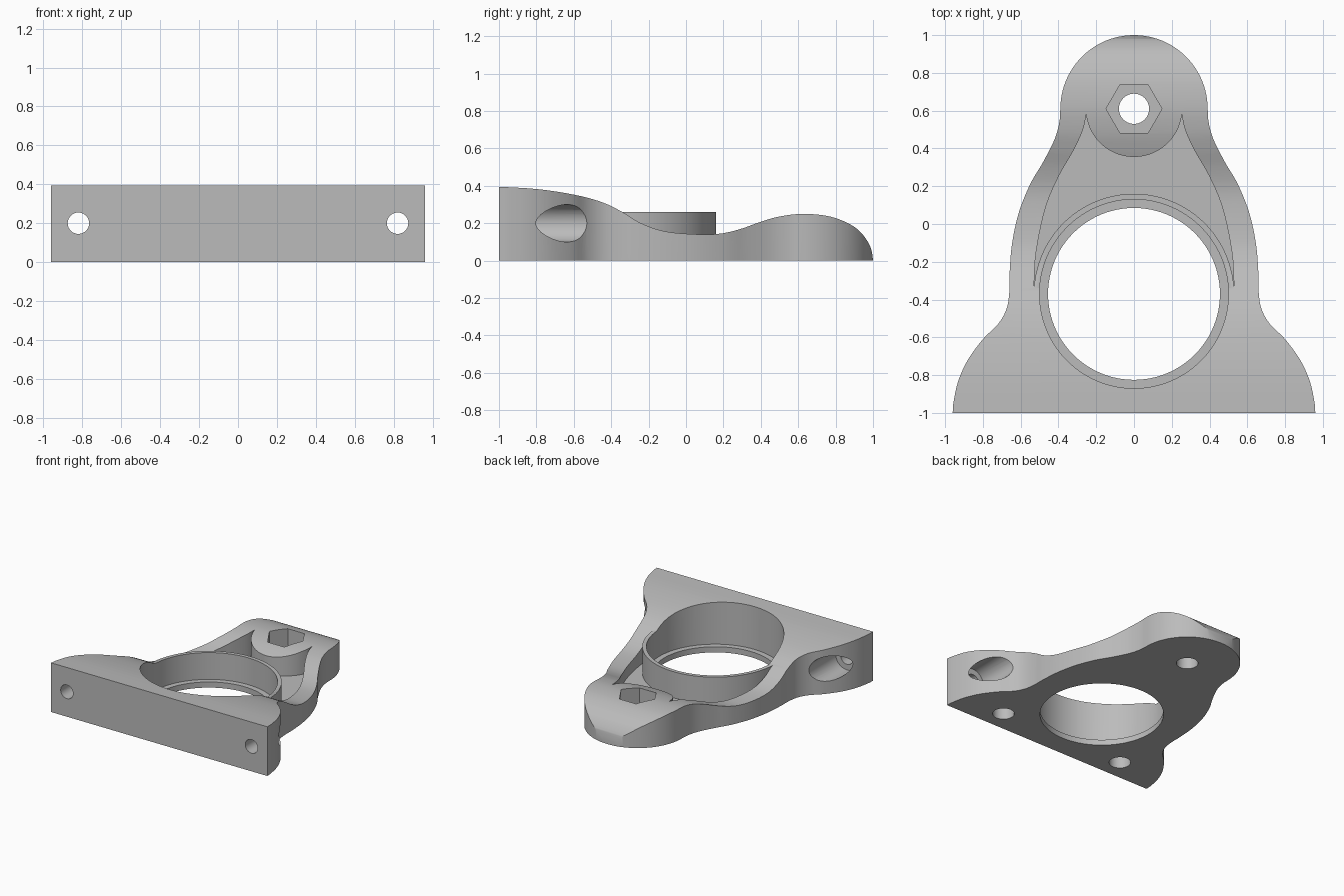
import bpy, bmesh, math
from mathutils import Vector, Matrix

if "Cube" in bpy.data.objects:
    bpy.data.objects.remove(bpy.data.objects["Cube"])

grey = bpy.data.materials.new("plain grey")
grey.diffuse_color = (0.5, 0.5, 0.5, 1)
grey.use_nodes = True
grey.node_tree.nodes["Principled BSDF"].inputs["Base Color"].default_value = grey.diffuse_color


def spline(pts, n=5):
    """Smooth curve through 2D points."""
    p = [Vector(q) for q in pts]
    p = [2 * p[0] - p[1]] + p + [2 * p[-1] - p[-2]]
    out = []
    for i in range(1, len(p) - 2):
        a, b, c, d = p[i - 1:i + 3]
        for k in range(n):
            t = k / n
            out.append(0.5 * (2 * b + (c - a) * t + (2 * a - 5 * b + 4 * c - d) * t ** 2
                              + (3 * b - a - 3 * c + d) * t ** 3))
    return [tuple(q) for q in out] + [tuple(pts[-1])]


def arc(cx, cy, r, a0, a1, n):
    return [(cx + r * math.cos(math.radians(a0 + (a1 - a0) * i / n)),
             cy + r * math.sin(math.radians(a0 + (a1 - a0) * i / n))) for i in range(n + 1)]


def mirrored(half):
    """Close a right-hand half outline by mirroring it in x."""
    return half + [(-x, y) for x, y in reversed(half) if x > 1e-5]


def prism(name, pts, lo, hi, axis="z"):
    """Extrude a 2D outline along z (points x,y), x (points y,z) or y (points x,z)."""
    place = {"z": lambda a, b, h: (a, b, h), "x": lambda a, b, h: (h, a, b),
             "y": lambda a, b, h: (a, h, b)}[axis]
    bm = bmesh.new()
    face = bm.faces.new([bm.verts.new(place(a, b, lo)) for a, b in pts])
    ext = bmesh.ops.extrude_face_region(bm, geom=[face])["geom"]
    bmesh.ops.translate(bm, vec=place(0, 0, hi - lo),
                        verts=[v for v in ext if isinstance(v, bmesh.types.BMVert)])
    bmesh.ops.recalc_face_normals(bm, faces=bm.faces)
    me = bpy.data.meshes.new(name)
    bm.to_mesh(me)
    bm.free()
    me.materials.append(grey)
    ob = bpy.data.objects.new(name, me)
    bpy.context.collection.objects.link(ob)
    return ob


def circle(cx, cy, r, n=64):
    return arc(cx, cy, r, 0, 360, n)[:-1]


def combine(target, other, op):
    mod = target.modifiers.new(op, "BOOLEAN")
    mod.operation, mod.object, mod.solver = op, other, "EXACT"
    bpy.context.view_layer.objects.active = target
    bpy.ops.object.modifier_apply(modifier=mod.name)
    bpy.data.objects.remove(other)


# Bracket body: plan outline limited by the wavy side profile
side = spline([(0.96, -1), (0.955, -0.94), (0.93, -0.83), (0.88, -0.72), (0.80, -0.61),
               (0.72, -0.53), (0.675, -0.45), (0.66, -0.36), (0.658, -0.25), (0.645, -0.1),
               (0.61, 0.06), (0.55, 0.21), (0.48, 0.33), (0.42, 0.45), (0.395, 0.54), (0.39, 0.61)])
body = prism("bracket_body", mirrored(side + arc(0, 0.61, 0.39, 0, 90, 24)[1:]), 0, 0.6)
top = spline([(-1.02, 0.396), (-0.8, 0.383), (-0.6, 0.353), (-0.45, 0.313), (-0.34, 0.26),
              (-0.25, 0.205), (-0.15, 0.166), (-0.05, 0.148), (0.1, 0.14), (0.2, 0.147),
              (0.3, 0.172), (0.4, 0.208), (0.5, 0.236), (0.62, 0.25), (0.75, 0.24),
              (0.85, 0.208), (0.92, 0.165), (0.97, 0.105), (0.993, 0.05), (1.001, -0.01)])
combine(body, prism("profile", [(-1.02, -0.01)] + top, -1.2, 1.2, "x"), "INTERSECT")

# Pocket between the two arms, ending at the round boss
arm = spline([(0.53, -0.34), (0.518, -0.15), (0.47, 0.08), (0.40, 0.25), (0.32, 0.39),
              (0.27, 0.50), (0.253, 0.58)])
pocket = mirrored(arm + arc(0, 0.61, 0.255, -7, -90, 20)[1:])
combine(body, prism("pocket", pocket, 0.05, 0.8), "DIFFERENCE")

# Raised collar and stepped main bore
combine(body, prism("collar", circle(0, -0.37, 0.53, 96), 0.02, 0.26), "UNION")
combine(body, prism("bore", circle(0, -0.37, 0.5, 96), 0.045, 0.8), "DIFFERENCE")
combine(body, prism("bore_lip", circle(0, -0.37, 0.455, 96), -0.1, 0.8), "DIFFERENCE")

# Boss bolt hole with hexagonal nut recess
combine(body, prism("bolt_hole", circle(0, 0.61, 0.08, 40), -0.1, 0.8), "DIFFERENCE")
combine(body, prism("nut_recess", circle(0, 0.61, 0.148, 6), 0.1, 0.8), "DIFFERENCE")

# Front screw holes with counterbores, and blind holes underneath
for s in (-1, 1):
    combine(body, prism("screw_hole", circle(s * 0.82, 0.2, 0.055, 32), -1.1, -0.5, "y"), "DIFFERENCE")
    combine(body, prism("counterbore", circle(s * 0.82, 0.2, 0.1, 40), -0.87, -0.3, "y"), "DIFFERENCE")
    combine(body, prism("blind_hole", circle(s * 0.56, -0.83, 0.08, 32), -0.1, 0.2), "DIFFERENCE")

bpy.ops.object.select_all(action="DESELECT")
body.select_set(True)
bpy.context.view_layer.objects.active = body
bpy.ops.object.shade_smooth_by_angle(angle=math.radians(30))
